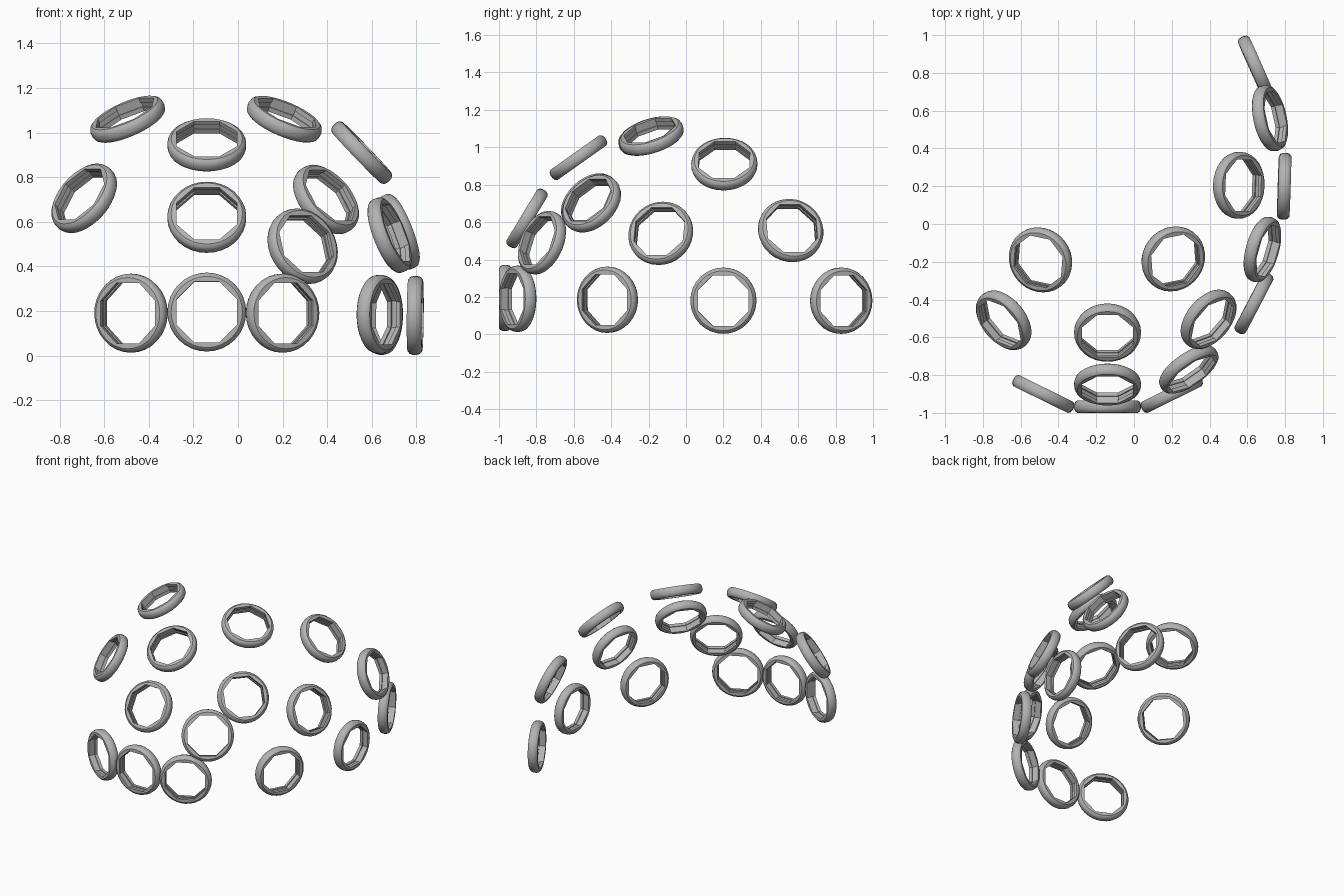
import bpy, bmesh
from math import sin, cos, pi
from mathutils import Vector, Matrix

cube = bpy.data.objects.get("Cube")
if cube:
    bpy.data.objects.remove(cube, do_unlink=True)

grey = bpy.data.materials.new("plain_grey")
grey.use_nodes = True
grey.diffuse_color = (0.45, 0.45, 0.45, 1)
grey.node_tree.nodes["Principled BSDF"].inputs["Base Color"].default_value = grey.diffuse_color

# Ring cross-section: (height on axis, radius, octagonal?)
SEGMENTS = 32
PROFILE = [(0.033, 0.160, False), (0.024, 0.172, False), (0.009, 0.177, False),
           (-0.009, 0.177, False), (-0.024, 0.172, False), (-0.033, 0.160, False),
           (-0.033, 0.136, True), (-0.012, 0.136, True), (-0.012, 0.142, True),
           (0.012, 0.142, True), (0.012, 0.136, True), (0.033, 0.136, True)]


def ring_mesh():
    """Round rim with an octagonal, grooved opening."""
    bm = bmesh.new()
    loops = []
    for h, r, octagonal in PROFILE:
        loop = []
        for i in range(SEGMENTS):
            a = 2 * pi * i / SEGMENTS
            off = (a + pi / 8) % (pi / 4) - pi / 8
            rad = r / cos(off) if octagonal else r
            loop.append(bm.verts.new((rad * cos(a), rad * sin(a), h)))
        loops.append(loop)
    for k, low in enumerate(loops):
        high = loops[(k + 1) % len(loops)]
        for i in range(SEGMENTS):
            j = (i + 1) % SEGMENTS
            bm.faces.new((low[i], low[j], high[j], high[i]))
    bmesh.ops.recalc_face_normals(bm, faces=bm.faces)
    mesh = bpy.data.meshes.new("ring")
    bm.to_mesh(mesh)
    bm.free()
    mesh.materials.append(grey)
    return mesh


# Dome that the rings lie on
CENTRE = Vector((-0.14, 0.25, 0.19))
RADII = Vector((0.935, 1.205, 0.97))


def place_ring(name, position):
    """Turn a ring to face out of the dome, its opening kept upright."""
    d = Vector(position) - CENTRE
    n = Vector([c / r ** 2 for c, r in zip(d, RADII)]).normalized()
    side = Vector((0, 0, 1)).cross(n).normalized()
    up = n.cross(side)
    obj = bpy.data.objects.new(name, ring_mesh())
    obj.matrix_world = Matrix.Translation(position) @ Matrix((side, up, n)).transposed().to_4x4()
    bpy.context.collection.objects.link(obj)
    return obj


RINGS = {
    # bottom row
    "bottom_front_right_ring": (-0.48, -0.90, 0.19),
    "bottom_front_ring": (-0.14, -0.967, 0.195),
    "bottom_front_left_ring": (0.20, -0.90, 0.19),
    "bottom_side_front_ring": (0.635, -0.42, 0.185),
    "bottom_side_ring": (0.795, 0.20, 0.18),
    "bottom_side_back_ring": (0.645, 0.83, 0.18),
    # middle row
    "middle_front_ring": (-0.14, -0.85, 0.62),
    "middle_front_left_ring": (0.29, -0.77, 0.49),
    "middle_side_front_ring": (0.68, -0.135, 0.54),
    "middle_side_back_ring": (0.72, 0.56, 0.555),
    # upper row
    "upper_front_right_ring": (-0.69, -0.51, 0.705),
    "upper_front_left_ring": (0.395, -0.505, 0.70),
    "upper_front_ring": (-0.14, -0.575, 0.945),
    "upper_side_ring": (0.555, 0.205, 0.91),
    # top pair
    "top_right_ring": (-0.495, -0.19, 1.06),
    "top_left_ring": (0.208, -0.185, 1.06),
}

bpy.ops.object.select_all(action='DESELECT')
for name, position in RINGS.items():
    ring = place_ring(name, position)
    ring.select_set(True)
    bpy.context.view_layer.objects.active = ring
bpy.ops.object.shade_smooth_by_angle(angle=pi / 5)
